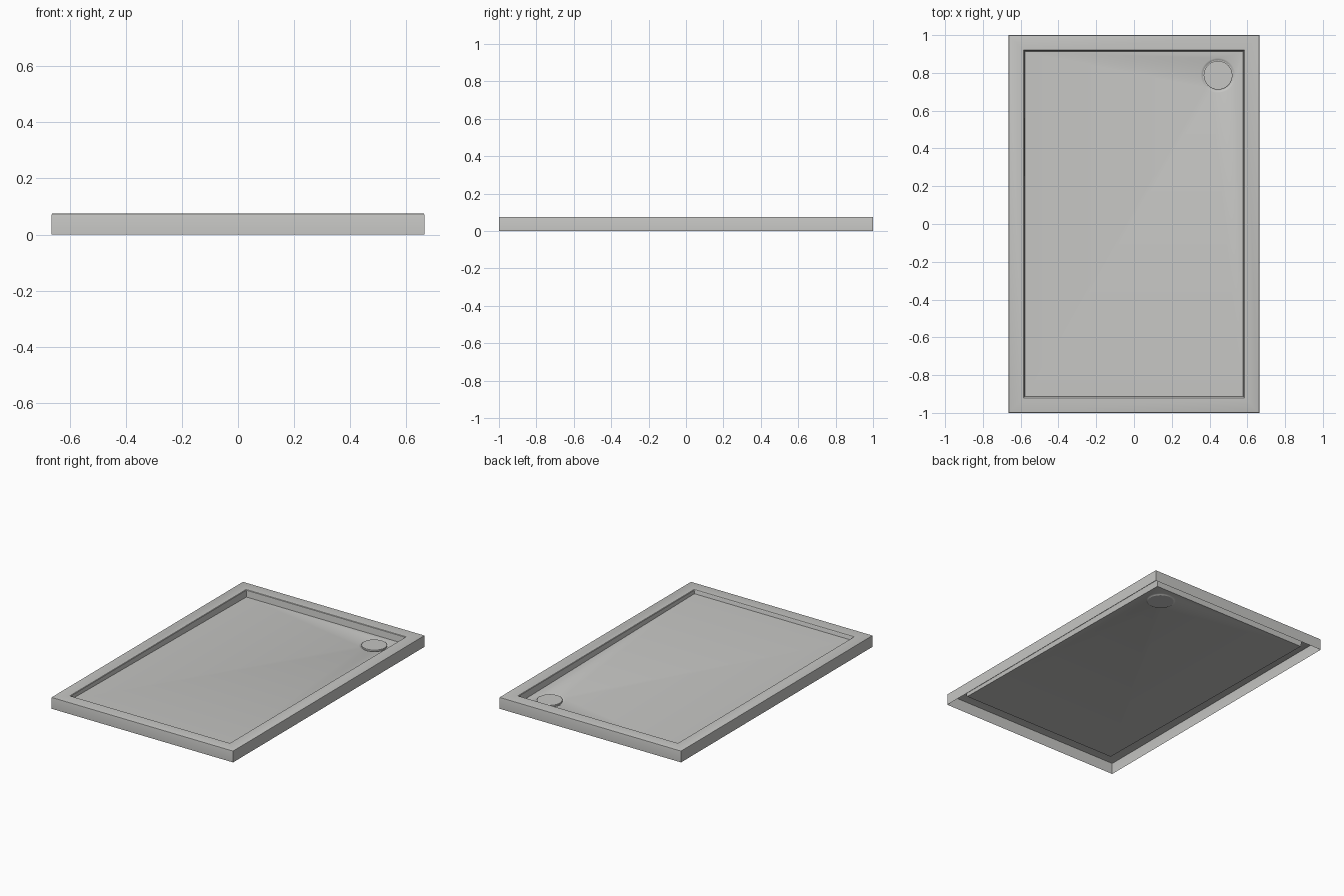
import bpy, bmesh, math

cube = bpy.data.objects.get("Cube")
if cube:
    bpy.data.objects.remove(cube)

W, L, H = 0.664, 1.0, 0.075          # half width, half length, height
IN_X, IN_Y = 0.582, 0.917            # basin opening
DRAIN = (0.445, 0.787)
SEG = 48

grey = bpy.data.materials.new("warm grey")
grey.use_nodes = True
grey.diffuse_color = (0.56, 0.56, 0.545, 1)
grey.node_tree.nodes["Principled BSDF"].inputs["Base Color"].default_value = grey.diffuse_color


def floor_z(y):
    """The floor falls gently towards the back."""
    return 0.041 - 0.012 * y


def rect(bm, x, y, z):
    """Rectangular ring; z is a number or a function of y."""
    ring = [(x, y), (-x, y), (-x, -y), (x, -y)]
    return [bm.verts.new((a, b, z(b) if callable(z) else z)) for a, b in ring]


def circle(bm, r, dz):
    """Ring around the drain, parallel to the sloping floor."""
    out = []
    for i in range(SEG):
        t = 2 * math.pi * i / SEG
        x, y = DRAIN[0] + r * math.cos(t), DRAIN[1] + r * math.sin(t)
        out.append(bm.verts.new((x, y, floor_z(y) + dz)))
    return out


def bridge(bm, a, b):
    n = len(a)
    for i in range(n):
        j = (i + 1) % n
        bm.faces.new((a[i], a[j], b[j], b[i]))


def finish(bm, name):
    mesh = bpy.data.meshes.new(name)
    bm.to_mesh(mesh)
    bm.free()
    mesh.materials.append(grey)
    ob = bpy.data.objects.new(name, mesh)
    bpy.context.collection.objects.link(ob)
    bpy.ops.object.select_all(action="DESELECT")
    ob.select_set(True)
    bpy.context.view_layer.objects.active = ob
    bpy.ops.object.shade_smooth_by_angle(angle=math.radians(30))


# Tray shell: outer skirt, softened edge, rim and drafted basin wall, open below
bm = bmesh.new()
rings = [
    rect(bm, W, L, 0),
    rect(bm, W, L, H - 0.004),
    rect(bm, W - 0.001, L - 0.001, H - 0.001),
    rect(bm, W - 0.004, L - 0.004, H),
    rect(bm, IN_X + 0.003, IN_Y + 0.003, H),
    rect(bm, IN_X, IN_Y, H - 0.003),
    rect(bm, IN_X - 0.005, IN_Y - 0.005, floor_z),
]
for a, b in zip(rings, rings[1:]):
    bridge(bm, a, b)

# Sloping floor around the drain dish
lip = circle(bm, 0.092, 0)
dish = [lip, circle(bm, 0.086, -0.002), circle(bm, 0.08, -0.006)]
loops = [rings[-1], lip]
edges = []
for loop in loops:
    for i in range(len(loop)):
        pair = (loop[i], loop[(i + 1) % len(loop)])
        edges.append(bm.edges.get(pair) or bm.edges.new(pair))
bmesh.ops.triangle_fill(bm, edges=edges, use_beauty=True)
for a, b in zip(dish, dish[1:]):
    bridge(bm, a, b)
bm.faces.new(dish[-1])
bmesh.ops.recalc_face_normals(bm, faces=bm.faces)
rim_face = max(bm.faces, key=lambda f: f.calc_center_median().z)
if rim_face.normal.z < 0:
    bmesh.ops.reverse_faces(bm, faces=bm.faces)
finish(bm, "shower_tray")

# Round drain cover
bm = bmesh.new()
cover = [circle(bm, 0.076, -0.006), circle(bm, 0.076, 0.004), circle(bm, 0.073, 0.006)]
for a, b in zip(cover, cover[1:]):
    bridge(bm, a, b)
bm.faces.new(cover[-1])
bm.faces.new(cover[0])
bmesh.ops.recalc_face_normals(bm, faces=bm.faces)
finish(bm, "drain_cover")
